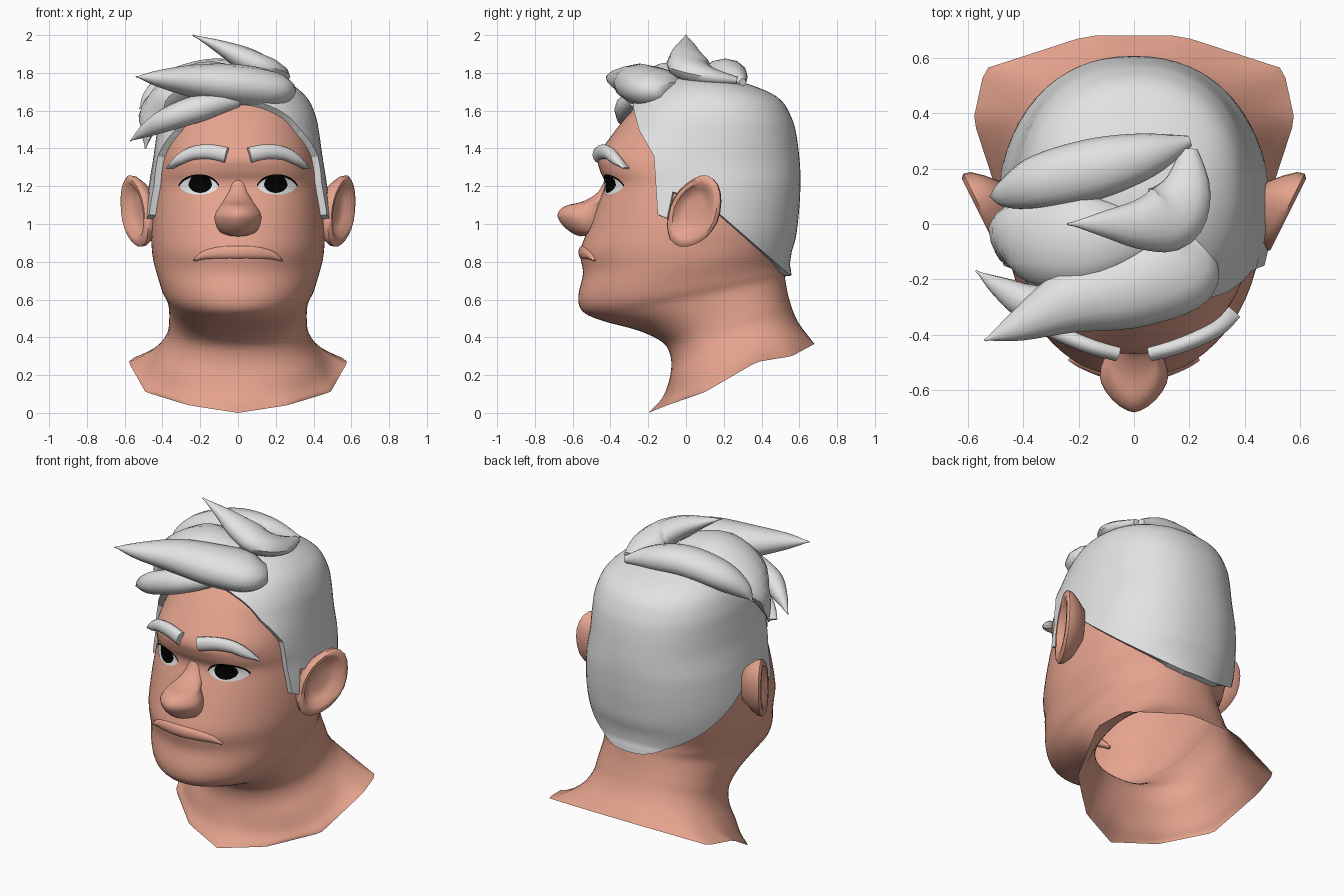
import bpy, bmesh, math
from mathutils import Vector
from mathutils.bvhtree import BVHTree

if "Cube" in bpy.data.objects:
    bpy.data.objects.remove(bpy.data.objects["Cube"])


def material(name, col):
    m = bpy.data.materials.new(name)
    m.diffuse_color = (*col, 1)
    m.use_nodes = True
    m.node_tree.nodes["Principled BSDF"].inputs["Base Color"].default_value = m.diffuse_color
    return m


SKIN = material("skin", (0.79, 0.37, 0.27))
HAIR = material("silver_hair", (0.76, 0.76, 0.76))
WHITE = material("eye_white", (0.85, 0.87, 0.88))
BLACK = material("eye_black", (0, 0, 0))


def finish(name, bm, mat):
    me = bpy.data.meshes.new(name)
    bm.to_mesh(me)
    me.materials.append(mat)
    ob = bpy.data.objects.new(name, me)
    bpy.context.collection.objects.link(ob)
    bpy.context.view_layer.objects.active = ob
    ob.select_set(True)
    bpy.ops.object.shade_smooth_by_angle(angle=math.radians(50))
    ob.select_set(False)
    return ob


def spline(rows, sub):
    """Smoothly resample a list of equal-length tuples."""
    out = []
    for i in range(len(rows) - 1):
        a, b, c, d = (rows[min(max(k, 0), len(rows) - 1)] for k in range(i - 1, i + 3))
        for s in range(sub):
            t = s / sub
            out.append([0.5 * (2*q + (r-p)*t + (2*p-5*q+4*r-u)*t*t + (3*q-p-3*r+u)*t**3)
                        for p, q, r, u in zip(a, b, c, d)])
    return out + [list(rows[-1])]


def bridge(rings, cap_start=True, cap_end=True):
    bm = bmesh.new()
    vs = [[bm.verts.new(p) for p in r] for r in rings]
    n = len(vs[0])
    for a, b in zip(vs, vs[1:]):
        for i in range(n):
            bm.faces.new((a[i], a[(i+1) % n], b[(i+1) % n], b[i]))
    if cap_start:
        bm.faces.new(vs[0])
    if cap_end:
        bm.faces.new(vs[-1])
    bmesh.ops.remove_doubles(bm, verts=bm.verts, dist=1e-4)
    bmesh.ops.recalc_face_normals(bm, faces=bm.faces)
    return bm


def spow(v, p):
    return math.copysign(abs(v) ** p, v)


def loft(rows, seg, sub, back=1.0):
    """Rows: front y, front z, back y, back z, half width, front roundness."""
    rings = []
    for yf, zf, yb, zb, w, p in spline(rows, sub):
        ring = []
        for i in range(seg):
            a = 2 * math.pi * i / seg
            c = math.cos(a)
            e = p if c > 0 else back
            t = (1 - spow(c, e)) / 2
            ring.append((w * spow(math.sin(a), e), yf + (yb - yf) * t, zf + (zb - zf) * t))
        rings.append(ring)
    return rings


def lock(name, rows, mat=HAIR, seg=12, sub=5):
    """Tapered tuft; rows are (x, y, z, half width, half thickness)."""
    pts = spline(rows, sub)
    rings = []
    for i, (x, y, z, w, h) in enumerate(pts):
        a, b = pts[max(i-1, 0)], pts[min(i+1, len(pts)-1)]
        t = (Vector(b[:3]) - Vector(a[:3])).normalized()
        side = t.cross(Vector((0, 0, 1))).normalized()
        up = side.cross(t)
        rings.append([Vector((x, y, z)) + side * max(w, .004) * math.cos(k * math.tau / seg)
                      + up * max(h, .004) * math.sin(k * math.tau / seg) for k in range(seg)])
    return finish(name, bridge(rings), mat)


# Head and neck: one loft from crown, over the chin, to the shoulder rim
HEAD = [(.1, 1.762, .1, 1.762, 0, .9), (-.06, 1.742, .28, 1.72, .21, .88), (-.2, 1.675, .46, 1.645, .325, .88),
        (-.3, 1.585, .525, 1.55, .375, .9), (-.385, 1.48, .55, 1.46, .395, .92),
        (-.465, 1.36, .565, 1.34, .412, .86), (-.455, 1.28, .57, 1.26, .425, .82),
        (-.43, 1.21, .57, 1.2, .435, .82), (-.47, 1.1, .565, 1.1, .45, .88), (-.52, .97, .555, 1.0, .46, .95),
        (-.56, .85, .545, .93, .458, 1), (-.545, .74, .525, .86, .447, 1), (-.57, .62, .515, .79, .42, 1),
        (-.55, .54, .52, .75, .4, 1), (-.45, .49, .525, .71, .375, .95), (-.25, .435, .535, .65, .365, .9),
        (-.12, .37, .55, .59, .365, .87), (-.08, .29, .57, .53, .375, .85), (-.085, .19, .6, .47, .42, .85),
        (-.125, .08, .645, .41, .5, .85), (-.2, 0, .68, .365, .585, .85)]
rings = loft(HEAD, 64, 4, .89)

# Straight-sided rim at the base of the neck
RIM = [(0, -.2, 0), (.26, -.1, .04), (.49, .1, .11), (.58, .375, .27), (.54, .56, .3), (.17, .68, .365),
       (0, .68, .365)]


def azimuth(x, y):
    return math.atan2(abs(x), .26 - y)


def rim_point(x, y):
    a = azimuth(x, y)
    for p, q in zip(RIM, RIM[1:]):
        a0, a1 = azimuth(*p[:2]), azimuth(*q[:2])
        if a <= a1 + 1e-6:
            r = Vector(p).lerp(Vector(q), (a - a0) / (a1 - a0))
            return Vector((math.copysign(r.x, x), r.y, r.z))
    return Vector(RIM[-1])


move = [rim_point(p[0], p[1]) - Vector(p) for p in rings[-1]]
for k in range(8):
    w = (1 - k / 8) ** 1.5
    rings[-1 - k] = [Vector(p) + m * w for p, m in zip(rings[-1 - k], move)]

head = bridge(rings, True, False)
if sum(f.normal.dot(f.calc_center_median() - Vector((0, .1, 1))) for f in head.faces) < 0:
    bmesh.ops.reverse_faces(head, faces=head.faces)
head.normal_update()
tree = BVHTree.FromBMesh(head)
finish("head_and_neck", head, SKIN)


def face_y(x, z):
    hit = tree.ray_cast(Vector((x, -2, z)), Vector((0, 1, 0)))[0]
    return hit.y if hit else -.4


# Hair cap: offset scalp, cut along the hairline seen from the side
LINE = [(-.29, 2.2), (-.28, 1.62), (-.25, 1.5), (-.17, 1.36), (-.15, 1.05), (-.1, 1.03),
        (-.07, 1.17), (.1, 1.12), (.55, .73), (.9, .62), (.9, 2.2)]


def in_hair(y, z):
    inside = False
    for (y1, z1), (y2, z2) in zip(LINE, LINE[1:] + LINE[:1]):
        if (z1 > z) != (z2 > z) and y < (y2-y1) * (z-z1) / (z2-z1) + y1:
            inside = not inside
    return inside


cap = head.copy()
for v in cap.verts:
    v.co += v.normal * .036
for (y1, z1), (y2, z2) in zip(LINE[:9], LINE[1:10]):
    bmesh.ops.bisect_plane(cap, geom=cap.verts[:] + cap.edges[:] + cap.faces[:], dist=1e-5,
                           plane_co=(0, y1, z1), plane_no=(0, z1 - z2, y2 - y1))
gone = [f for f in cap.faces if not in_hair(*f.calc_center_median().yz)]
bmesh.ops.delete(cap, geom=gone, context='FACES')
cap.normal_update()
rim = [e for e in cap.edges if e.is_boundary]
shift = {tuple(v.co): v.normal.copy() for e in rim for v in e.verts}
new = bmesh.ops.extrude_edge_only(cap, edges=rim)['geom']
for v in [g for g in new if isinstance(g, bmesh.types.BMVert)]:
    v.co -= shift.get(tuple(v.co), Vector()) * .042
finish("hair_cap", cap, HAIR)

# Swept tufts on top
lock("front_tuft", [(.24, -.08, 1.70, .09, .05), (.17, -.14, 1.71, .17, .10), (0, -.22, 1.735, .155, .11),
                    (-.22, -.275, 1.755, .12, .09), (-.42, -.37, 1.77, .055, .045), (-.54, -.42, 1.78, 0, 0)])
lock("back_tuft", [(.2, .3, 1.75, .02, .02), (.05, .25, 1.78, .08, .07), (-.14, .20, 1.79, .11, .085),
                   (-.34, .15, 1.74, .10, .08), (-.46, .11, 1.67, .055, .05), (-.52, .1, 1.61, 0, 0)])
lock("crown_spike", [(.2, .27, 1.76, .03, .02), (.19, .13, 1.78, .09, .05), (.13, .03, 1.82, .125, .07),
                     (.03, 0, 1.875, .095, .065), (-.1, 0, 1.94, .05, .035), (-.24, 0, 2.0, 0, 0)], sub=4)
lock("fringe_tuft", [(0, -.27, 1.66, .04, .04), (-.18, -.30, 1.62, .075, .07), (-.36, -.29, 1.56, .07, .065),
                     (-.48, -.23, 1.50, .04, .04), (-.57, -.17, 1.44, 0, 0)])
lock("side_tuft", [(.05, -.04, 1.76, .08, .05), (-.18, -.06, 1.77, .17, .09), (-.4, -.06, 1.65, .15, .08),
                   (-.47, -.09, 1.51, .075, .035), (-.49, -.1, 1.40, 0, 0)])

# Nose
NOSE = [(-.42, 1.26, -.38, 1.26, .03, 1), (-.465, 1.17, -.38, 1.18, .05, 1), (-.545, 1.12, -.4, 1.13, .075, 1.1),
        (-.64, 1.095, -.42, 1.1, .095, 1.2), (-.68, 1.05, -.42, 1.05, .122, 1.25),
        (-.655, .995, -.42, 1.0, .118, 1.25), (-.60, .95, -.44, .96, .09, 1.15), (-.56, .935, -.46, .94, .04, 1)]
finish("nose", bridge(loft(NOSE, 24, 4)), SKIN)

# Upper lip: shallow swelling that ends in the mouth line
lock("upper_lip", [(x, face_y(x, .845) + .012, .85 - .25 * x * x - d, .022, h) for x, h, d in
                   ((-.225, .006, .03), (-.18, .024, .008), (-.1, .034, 0), (0, .036, 0),
                    (.1, .034, 0), (.18, .024, .008), (.225, .006, .03))], SKIN)

# Ear outline as (y, z), dished towards the middle and flared to the back
EAR = [(-.1, 1.0), (-.085, 1.09), (-.035, 1.18), (.04, 1.24), (.11, 1.258), (.165, 1.21),
       (.182, 1.12), (.162, 1.01), (.105, .93), (.04, .89), (-.03, .88), (-.085, .92)]
# (scale, outward offset) of each loop from the root to the bowl
LOOPS = [(.55, -.10), (.8, -.06), (.97, -.025), (1, 0), (.92, .012), (.76, .010), (.6, -.02), (.35, -.03)]


def strip(name, x0, x1, low, high, off, mat, side):
    """Thin plate laid on the face between two height curves."""
    bm = bmesh.new()
    nx, nz = 16, 6
    g = []
    for i in range(nx + 1):
        x = x0 + (x1 - x0) * i / nx
        a, b = low(x), high(x)
        g.append([bm.verts.new((side * x, face_y(side * x, z) - off, z))
                  for z in (a + (b - a) * j / nz for j in range(nz + 1))])
    for i in range(nx):
        for j in range(nz):
            f = (g[i][j], g[i+1][j], g[i+1][j+1], g[i][j+1])
            bm.faces.new(f if side > 0 else f[::-1])
    finish(name, bm, mat)


def arc(x, c, r):
    return max(0, 1 - ((x - c) / r) ** 2) ** .6


def lid_top(x):
    return 1.2 + .055 * arc(x, .207, .103)


def lid_low(x):
    return 1.2 - .045 * arc(x, .207, .103)


for side, tag in ((-1, "left"), (1, "right")):
    rings = []
    for s, o in LOOPS:
        ring = []
        for y, z in EAR:
            ey, ez = .03 + (y - .03) * s, 1.08 + (z - 1.08) * s
            ring.append((side * (.475 + .5 * (ey + .1) + o), ey - .4 * o, ez))
        ring = spline(ring + ring[:1], 2)[:-1]
        rings.append(ring)
    finish(tag + "_ear", bridge(rings), SKIN)

    # Eye plates: white, iris and lash line
    strip(tag + "_eye_white", .104, .31, lid_low, lid_top, .004, WHITE, side)
    strip(tag + "_iris", .137, .263, lambda x: max(lid_low(x), 1.207 - .042 * arc(x, .2, .063)),
          lambda x: min(lid_top(x), 1.207 + .06 * arc(x, .2, .063)), .007, BLACK, side)
    strip(tag + "_lash", .1, .315, lambda x: lid_top(x) - .004,
          lambda x: lid_top(x) + .008, .009, BLACK, side)

    # Eyebrow, standing further off the face at its outer end
    lock(tag + "_eyebrow", [(side * x, face_y(side * x, z) - off, z, .03, h) for x, z, h, off in
                            ((.06, 1.365, .042, .006), (.15, 1.382, .04, .012), (.24, 1.375, .036, .022),
                             (.31, 1.34, .028, .035), (.36, 1.295, .006, .05))])
